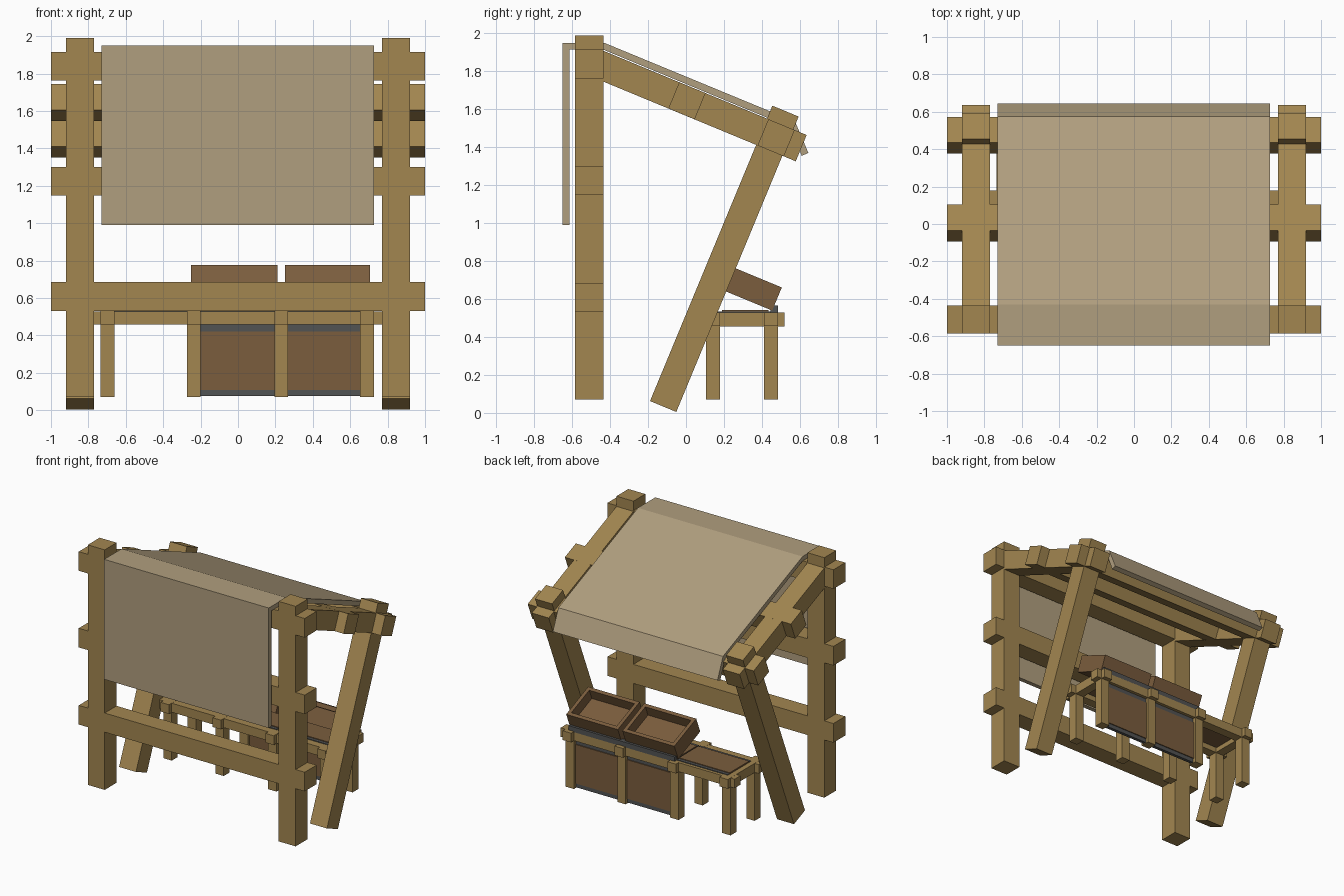
import bpy, bmesh, math
from mathutils import Matrix, Vector

if "Cube" in bpy.data.objects:
    bpy.data.objects.remove(bpy.data.objects["Cube"])

TILT = math.radians(22.5)


def material(name, srgb):
    m = bpy.data.materials.new(name)
    m.diffuse_color = [((c + 0.055) / 1.055) ** 2.4 for c in srgb] + [1]
    m.use_nodes = True
    m.node_tree.nodes["Principled BSDF"].inputs["Base Color"].default_value = m.diffuse_color
    return m


WOOD = material("oak_wood", (0.635, 0.525, 0.315))
CLOTH = material("canvas", (0.69, 0.62, 0.495))
BROWN = material("dark_board", (0.48, 0.365, 0.24))
GRAY = material("slate_gray", (0.32, 0.325, 0.325))


def finish(name, bm, mat):
    bmesh.ops.recalc_face_normals(bm, faces=bm.faces)
    me = bpy.data.meshes.new(name)
    bm.to_mesh(me)
    bm.free()
    me.materials.append(mat)
    ob = bpy.data.objects.new(name, me)
    bpy.context.collection.objects.link(ob)
    return ob


def box(name, x, y, z, mat=WOOD, tilt=0.0):
    """Box from three (low, high) ranges, turned about its own x axis."""
    bm = bmesh.new()
    size = [b - a for a, b in (x, y, z)]
    mid = [(a + b) / 2 for a, b in (x, y, z)]
    bmesh.ops.create_cube(bm, size=1, matrix=Matrix.Translation(mid)
                          @ Matrix.Rotation(tilt, 4, 'X') @ Matrix.Diagonal((*size, 1)))
    return finish(name, bm, mat)


def around(c, size):
    return (c - size / 2, c + size / 2)


# Frame: upright posts, leaning legs and sloping roof beams on both sides
for side, s in (("left", -1), ("right", 1)):
    x = around(0.845 * s, 0.15)
    box(f"front_post_{side}", x, (-0.585, -0.435), (0.07, 1.99))
    box(f"leaning_leg_{side}", x, around(0.202, 0.15), around(0.812, 1.685), tilt=-TILT)
    box(f"roof_beam_{side}", x, around(0.05, 1.206), around(1.626, 0.15), tilt=-TILT)

# Horizontal rails between the posts
for name, z in (("lower", 0.608), ("middle", 1.225), ("upper", 1.838)):
    box(f"{name}_front_rail", (-1, 1), (-0.585, -0.435), around(z, 0.153))

# Tilted cross beams carrying the roof
for name, y, z in (("middle", 0.005, 1.645), ("back", 0.475, 1.45)):
    box(f"{name}_cross_beam", (-1, 1), around(y, 0.15), around(z, 0.15), tilt=-TILT)

# Canvas roof: bent strip swept along x
outline = [(-0.65, 0.99), (-0.65, 1.95), (-0.43, 1.95), (0.575, 1.535), (0.645, 1.37),
           (0.61, 1.355), (0.55, 1.505), (-0.437, 1.915), (-0.615, 1.915), (-0.615, 0.99)]
bm = bmesh.new()
rings = [[bm.verts.new((x, y, z)) for y, z in outline] for x in (-0.73, 0.727)]
n = len(outline)
for i in range(n):
    j = (i + 1) % n
    bm.faces.new((rings[0][i], rings[0][j], rings[1][j], rings[1][i]))
for ring in rings:
    for i in range(n // 2 - 1):
        bm.faces.new((ring[i], ring[i + 1], ring[n - 2 - i], ring[n - 1 - i]))
finish("canvas_roof", bm, CLOTH)

# Table: four pairs of legs, side rails and two long rails
LEG_X = (-0.697, -0.237, 0.231, 0.69)
for i, cx in enumerate(LEG_X):
    x = around(cx, 0.074)
    box(f"table_front_leg_{i}", x, (0.105, 0.18), (0.07, 0.5))
    box(f"table_back_leg_{i}", x, (0.41, 0.485), (0.07, 0.5))
    box(f"table_side_rail_{i}", x, (0.07, 0.52), (0.456, 0.53))
for name, y in (("front", 0.1425), ("back", 0.4475)):
    box(f"table_{name}_rail", (-0.77, 0.77), around(y, 0.075), (0.457, 0.529))

# Table tops: gray underlay with a brown board
for i in range(3):
    x = (LEG_X[i] + 0.005, LEG_X[i + 1] - 0.005)
    box(f"table_underlay_{i}", x, (0.165, 0.46), (0.5, 0.535), GRAY)
    box(f"table_board_{i}", x, (0.19, 0.435), (0.495, 0.541), BROWN)

# Back panels under the crates, gray edged above and below
for i in (1, 2):
    x = (LEG_X[i] + 0.03, LEG_X[i + 1] - 0.03)
    box(f"panel_backing_{i}", x, (0.435, 0.46), (0.075, 0.47), GRAY)
    box(f"panel_board_{i}", x, (0.428, 0.467), (0.108, 0.42), BROWN)

# Gray stop bar holding the tilted crates
box("crate_stop", (-0.24, 0.7), (0.445, 0.485), (0.525, 0.565), GRAY)

# Tilted open crates: a box whose top face is inset and pushed down
for name, x0, x1 in (("left", -0.25, 0.21), ("right", 0.25, 0.707)):
    bm = bmesh.new()
    bmesh.ops.create_cube(bm, size=1, matrix=Matrix.Diagonal((x1 - x0, 0.30, 0.132, 1)))
    top = max(bm.faces, key=lambda f: f.calc_center_median().z)
    bmesh.ops.inset_region(bm, faces=[top], thickness=0.04)
    hole = bmesh.ops.extrude_face_region(bm, geom=[top])["geom"]
    bmesh.ops.translate(bm, vec=Vector((0, 0, -0.085)),
                        verts=[v for v in hole if isinstance(v, bmesh.types.BMVert)])
    if top.is_valid:
        bmesh.ops.delete(bm, geom=[top], context='FACES_ONLY')
    bm.transform(Matrix.Translation(((x0 + x1) / 2, 0.341, 0.6575)) @ Matrix.Rotation(-TILT, 4, 'X'))
    finish(f"crate_{name}", bm, BROWN)
